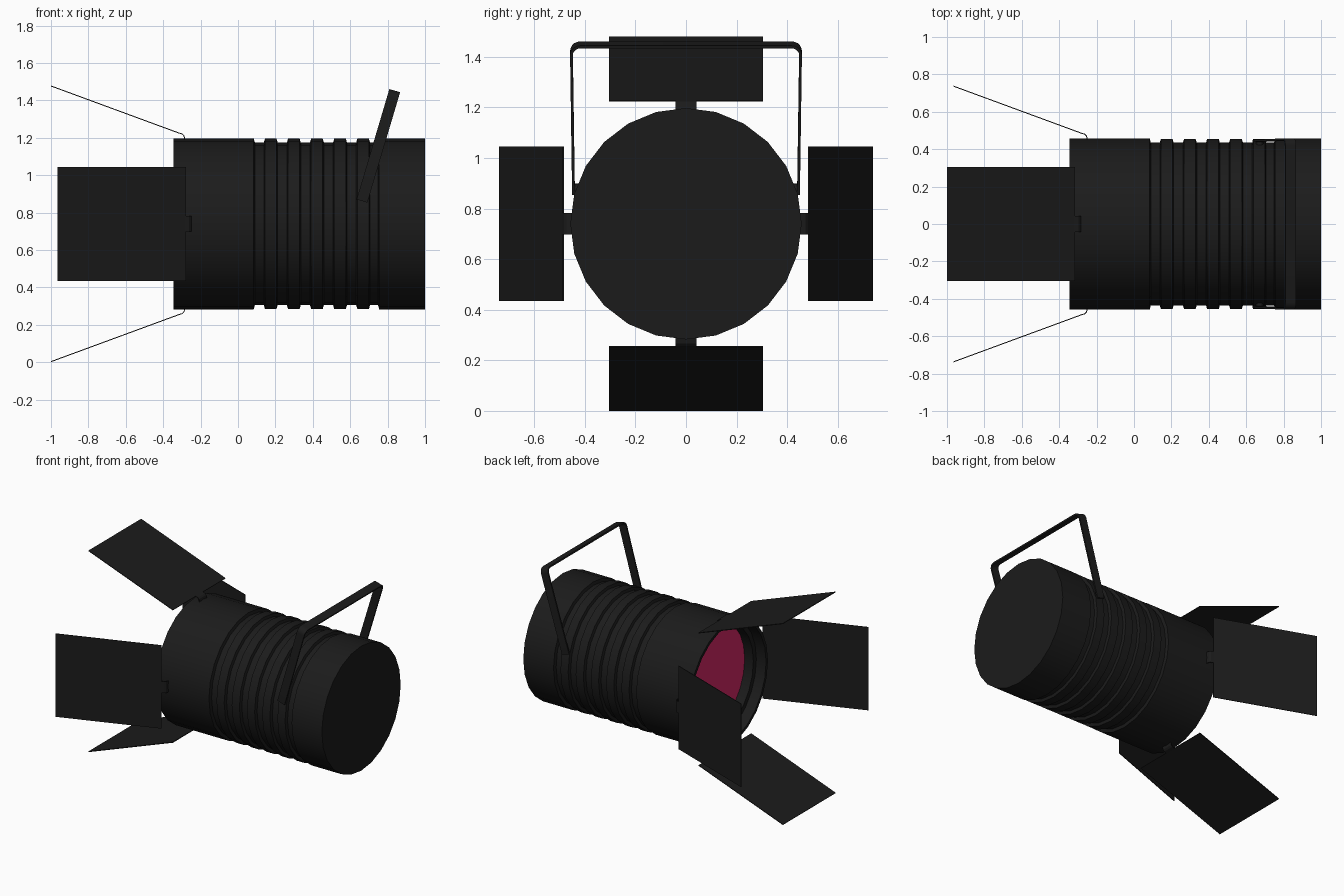
import bpy, bmesh, math
from mathutils import Vector, Matrix

if "Cube" in bpy.data.objects:
    bpy.data.objects.remove(bpy.data.objects["Cube"])

AXIS_Z = 0.74   # height of the lamp axis
SIDES = 24


def material(name, rgb):
    m = bpy.data.materials.new(name)
    m.diffuse_color = (*rgb, 1)
    m.use_nodes = True
    m.node_tree.nodes["Principled BSDF"].inputs["Base Color"].default_value = m.diffuse_color
    return m


black = material("matte_black", (0.0112, 0.0112, 0.0112))
red = material("crimson_lens", (0.66, 0.02, 0.13))


def finish(name, bm, mat, smooth=True):
    bmesh.ops.recalc_face_normals(bm, faces=bm.faces)
    me = bpy.data.meshes.new(name)
    bm.to_mesh(me)
    bm.free()
    me.materials.append(mat)
    ob = bpy.data.objects.new(name, me)
    bpy.context.collection.objects.link(ob)
    if smooth:
        bpy.ops.object.select_all(action='DESELECT')
        ob.select_set(True)
        bpy.context.view_layer.objects.active = ob
        bpy.ops.object.shade_smooth_by_angle(angle=math.radians(30))
    return ob


def lathe(name, profile, mat):
    """Revolve (x, radius) points around the lamp axis."""
    bm = bmesh.new()
    vs = [bm.verts.new((x, 0, r)) for x, r in profile]
    edges = [bm.edges.new(p) for p in zip(vs, vs[1:])]
    bmesh.ops.spin(bm, geom=vs + edges, cent=(0, 0, 0), axis=(1, 0, 0),
                   angle=2 * math.pi, steps=SIDES, use_merge=False)
    bmesh.ops.remove_doubles(bm, verts=bm.verts, dist=1e-4)
    bmesh.ops.translate(bm, verts=bm.verts, vec=(0, 0, AXIS_Z))
    return finish(name, bm, mat)


# Lamp housing: stepped mouth, ribbed outside, closed back
R, G, B = 0.457, 0.435, 0.006   # outer radius, groove radius, bevel
profile = [(-0.19, 0), (-0.19, 0.395), (-0.27, 0.395), (-0.27, 0.43),
           (-0.345, 0.435), (-0.345, R), (0.084, R), (0.084 + B, G)]
for i in range(5):
    a = 0.144 + i * 0.1235
    b = a + 0.062
    profile += [(a - B, G), (a, R - 0.002), (b, R - 0.002), (b + B, G)]
profile += [(0.755 - B, G), (0.755, R), (1.0, R), (1.0, 0)]
lathe("lamp_housing", profile, black)

# Coloured lens: a thin closed disc inside the mouth
lathe("lens", [(-0.2, 0), (-0.2, 0.394), (-0.192, 0.394), (-0.192, 0)], red)


# Barn doors: wide flap plus a narrow bent tab
FLAP = [(-1.0, 0.737), (-0.315, 0.485)]
TAB = [(-0.32, 0.4868), (-0.298, 0.48), (-0.289, 0.471), (-0.285, 0.455),
       (-0.285, 0.435)]


def barn_door(name, angle, shift):
    bm = bmesh.new()
    for path, half in ((FLAP, 0.305), (TAB, 0.042)):
        rows = [[bm.verts.new((x + shift, s * half, r)) for s in (-1, 1)]
                for x, r in path]
        for p, q in zip(rows, rows[1:]):
            bm.faces.new((p[0], p[1], q[1], q[0]))
    bmesh.ops.transform(bm, verts=bm.verts,
                        matrix=Matrix.Translation((0, 0, AXIS_Z)) @ Matrix.Rotation(angle, 4, 'X'))
    ob = finish(name, bm, black, smooth=False)
    mod = ob.modifiers.new("thickness", 'SOLIDIFY')
    mod.thickness = 0.005
    mod.offset = 0


for i, side in enumerate(("top", "left", "bottom", "right")):
    barn_door(side + "_barn_door", i * math.pi / 2, 0.035 * (i % 2))


# Mounting yoke: flat strip bent into a U, leaning back
def yoke():
    foot, top = Vector((0.663, 0, 0.862)), Vector((0.838, 0, 1.452))
    up = (top - foot).normalized()
    across = Vector((up.z, 0, -up.x))
    length, half, rad, t, w = (top - foot).length, 0.458, 0.04, 0.011, 0.03
    # outline of one half: (y, height, normal y, normal height)
    path = [(0.45, 0, 1, 0)]
    for k in range(6):
        a = k / 5 * math.pi / 2
        path.append((half - rad + rad * math.cos(a), length - rad + rad * math.sin(a),
                     math.cos(a), math.sin(a)))
    path += [(-y, h, -ny, nh) for y, h, ny, nh in reversed(path)]
    bm = bmesh.new()
    rings = []
    for y, h, ny, nh in path:
        ring = []
        for depth, s in ((0, -1), (0, 1), (t, 1), (t, -1)):
            p = foot + up * (h - nh * depth) + across * (s * w)
            ring.append(bm.verts.new((p.x, y - ny * depth, p.z)))
        rings.append(ring)
    for p, q in zip(rings, rings[1:]):
        for j in range(4):
            k = (j + 1) % 4
            bm.faces.new((p[j], p[k], q[k], q[j]))
    bm.faces.new(rings[0])
    bm.faces.new(rings[-1])
    finish("mounting_yoke", bm, black)


yoke()

# Pivot pins joining the yoke to the housing
for s, side in ((-1, "front"), (1, "rear")):
    bm = bmesh.new()
    bmesh.ops.create_cone(bm, cap_ends=True, segments=12, radius1=0.02, radius2=0.02, depth=0.04,
                          matrix=Matrix.Translation((0.672, s * 0.425, 0.88))
                          @ Matrix.Rotation(math.pi / 2, 4, 'X'))
    finish(side + "_pivot_pin", bm, black)
